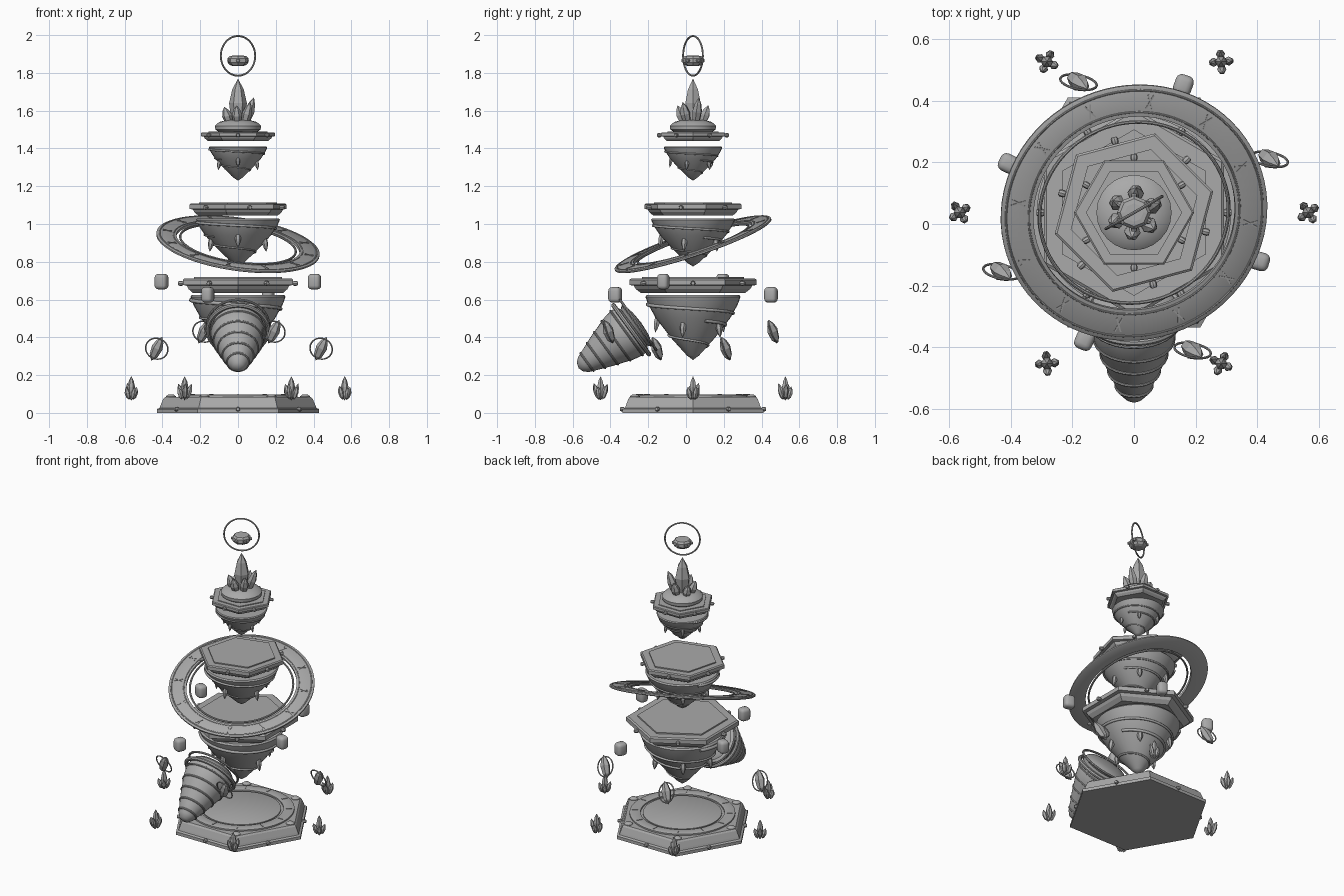
import bpy, bmesh, math, random
from math import pi, cos, sin, radians
from mathutils import Vector, Matrix

random.seed(4)
cube = bpy.data.objects.get("Cube")
if cube:
    bpy.data.objects.remove(cube, do_unlink=True)

stone = bpy.data.materials.new("plain grey stone")
stone.use_nodes = True
GREY = (0.4, 0.4, 0.4, 1)
stone.diffuse_color = GREY
stone.node_tree.nodes["Principled BSDF"].inputs["Base Color"].default_value = GREY

AXIS = Vector((0, 0.037, 0))
T = Matrix.Translation


def aim(loc, direction):
    """Matrix placing local z along a direction."""
    return T(loc) @ Vector(direction).to_track_quat('Z', 'Y').to_matrix().to_4x4()


def polar(r, deg, z):
    return AXIS + Vector((r * cos(radians(deg)), r * sin(radians(deg)), z))


def finish(name, bm, mat, smooth=True):
    bmesh.ops.recalc_face_normals(bm, faces=bm.faces)
    mesh = bpy.data.meshes.new(name)
    bm.to_mesh(mesh)
    bm.free()
    mesh.materials.append(stone)
    ob = bpy.data.objects.new(name, mesh)
    ob.matrix_world = mat
    bpy.context.collection.objects.link(ob)
    if smooth:
        bpy.ops.object.select_all(action='DESELECT')
        ob.select_set(True)
        bpy.context.view_layer.objects.active = ob
        bpy.ops.object.shade_smooth_by_angle(angle=radians(35))
    return ob


def lathe(name, profile, sides, mat, turn=0, smooth=True, closed=False):
    """Revolve (radius, height) points around local z."""
    bm = bmesh.new()
    rings = []
    for r, z in profile:
        if r == 0:
            rings.append([bm.verts.new((0, 0, z))] * sides)
        else:
            angles = [radians(turn) + 2 * pi * i / sides for i in range(sides)]
            rings.append([bm.verts.new((r * cos(a), r * sin(a), z)) for a in angles])
    pairs = list(zip(rings, rings[1:]))
    if closed:
        pairs.append((rings[-1], rings[0]))
    for low, high in pairs:
        for i in range(sides):
            j = (i + 1) % sides
            bm.faces.new(dict.fromkeys((low[i], low[j], high[j], high[i])))
    if not closed:
        for ring in (rings[0], rings[-1]):
            if len(set(ring)) > 2:
                bm.faces.new(ring)
    return finish(name, bm, mat, smooth)


def hoop(name, radius, thick, mat, sides=48):
    section = [(radius + thick * cos(a * pi / 4), thick * sin(a * pi / 4)) for a in range(8)]
    return lathe(name, section, sides, mat, closed=True)


def crystal(name, length, r, mat, sides=6):
    """Pointed prism centred on its own middle."""
    h = length / 2
    return lathe(name, [(0, -h), (r * .75, -h * .6), (r, h * .1), (r * .65, h * .6), (0, h)],
                 sides, mat, smooth=False)


def block(name, size, mat, bevel=0, segments=1):
    bm = bmesh.new()
    bmesh.ops.create_cube(bm, size=1)
    bmesh.ops.scale(bm, vec=size, verts=bm.verts)
    if bevel:
        bmesh.ops.bevel(bm, geom=bm.edges[:], offset=bevel, segments=segments,
                        profile=.5, affect='EDGES')
    return finish(name, bm, mat)


def radius_at(profile, z):
    for (r0, z0), (r1, z1) in zip(profile, profile[1:]):
        if z0 <= z <= z1:
            return r0 + (r1 - r0) * (z - z0) / (z1 - z0)
    return profile[-1][0]


def spiral(name, profile, z_top, z_low, turns, start, thick):
    """Tapering band wound around a cone."""
    curve = bpy.data.curves.new(name, 'CURVE')
    curve.dimensions = '3D'
    curve.bevel_depth = thick
    curve.bevel_resolution = 2
    curve.use_fill_caps = True
    line = curve.splines.new('POLY')
    count = 72
    line.points.add(count - 1)
    for i, p in enumerate(line.points):
        t = i / (count - 1)
        z = z_top + (z_low - z_top) * t
        p.co = (*polar(radius_at(profile, z) + thick * .3, start + 360 * turns * t, z), 1)
        p.radius = 1 - .5 * t
    curve.materials.append(stone)
    bpy.context.collection.objects.link(bpy.data.objects.new(name, curve))


def studs(name, r, z, turn, size):
    for k in range(6):
        loc = polar(r, turn + 60 * k, z)
        out = loc - AXIS - Vector((0, 0, z))
        lathe(name, [(size * .7, -size), (size, -size * .5), (size, size * .5), (size * .7, size)],
              8, aim(loc, out))


# Ground pedestal with round inlays
lathe("pedestal", [(.43, 0), (.43, .02), (.415, .026), (.41, .04), (.395, .075), (.385, .085),
                   (.345, .085)], 6, T(AXIS), smooth=False)
lathe("pedestal_ring", [(.25, .08), (.315, .08), (.315, .094), (.308, .097), (.258, .097), (.25, .094)],
      64, T(AXIS), closed=True)
lathe("pedestal_disc", [(.235, .08), (.235, .092), (.228, .095)], 64, T(AXIS))
studs("pedestal_stud", .375, .02, 30, .012)
for k in range(6):
    lathe("corner_boss", [(.026, 0), (.026, .008), (.016, .016), (0, .018)], 12,
          T(polar(.355, 60 * k, .08)))
for k in range(12):
    block("pedestal_mark", (.035, .006, .004), T(polar(.283, 30 * k, .098)) @
          Matrix.Rotation(radians(30 * k), 4, 'Z'))


# Floating islands: hexagonal deck, cone, winding bands, hanging shards
def island(label, r, turn, top, thick, cone, shard, stud):
    b = top - thick
    lathe(label + "_deck", [(r * .82, b), (r * .9, b + thick * .25), (r * .93, b + thick * .45),
                            (r, b + thick * .5), (r, b + thick * .82), (r * .97, b + thick * .9),
                            (r * .8, b + thick * .9), (r * .8, top), (r * .77, top)],
          6, T(AXIS), turn, smooth=False)
    studs(label + "_stud", r * cos(pi / 6) + stud * .9, b + thick * .6, turn + 30, stud)
    lathe(label + "_cone", cone, 32, T(AXIS))
    low, high = cone[0][1], cone[-1][1]
    span = high - low
    spiral(label + "_upper_band", cone, high - span * .06, low + span * .62, 1.2, 150, span * .032)
    spiral(label + "_lower_band", cone, low + span * .6, low + span * .15, 1.4, 20, span * .026)
    for k in range(5):
        z = low + span * (.5 + .08 * (k % 2))
        rad = radius_at(cone, z) + shard * .1
        loc = polar(rad, 72 * k + 54, z)
        out = (loc - AXIS) * Vector((1, 1, 0)) / rad
        crystal(label + "_shard", shard, shard * .16, aim(loc, out * .15 + Vector((0, 0, -1))))


def cone_profile(r, low, high):
    shape = [(0, 0), (.13, .07), (.45, .33), (.78, .64), (.94, .85), (1, .97), (.97, 1)]
    return [(r * x, low + (high - low) * t) for x, t in shape]


island("lower", .337, 30, .72, .085, cone_profile(.252, .28, .625), .11, .013)
island("middle", .266, 15, 1.115, .07, cone_profile(.222, .775, 1.03), .1, .012)
island("upper", .195, 0, 1.49, .05, cone_profile(.155, 1.23, 1.41), .07, .011)

# Crystal crown on its mound
lathe("mound", [(.09, 1.48), (.12, 1.5), (.122, 1.52), (.1, 1.54), (.06, 1.55), (0, 1.552)],
      24, T(AXIS))
crystal("crown_spire", .29, .047, T(AXIS + Vector((0, 0, 1.625))))
for deg, height in ((20, .17), (85, .12), (150, .1), (205, .11), (265, .12), (320, .14)):
    loc = polar(.062, deg, 1.53 + height * .35)
    out = polar(.35, deg, 1) - AXIS
    crystal("crown_shard", height, .027, aim(loc, out))

# Halo and the gem floating in it
hoop("halo", .105, .005, aim(AXIS + Vector((0, 0, 1.89)), (-.5, .87, 0)))
lathe("halo_gem", [(.03, -.028), (.045, -.022), (.055, -.01), (.055, .012), (.045, .024), (.03, .026)],
      8, T(AXIS + Vector((0, 0, 1.865))), smooth=False)
studs("halo_gem_bead", .052, 1.865, 30, .01)

# Great tilted ring with plain marks
tilt = aim(AXIS + Vector((0, 0, .893)), (.144, -.331, 1))
lathe("great_ring", [(.33, -.008), (.43, -.008), (.436, -.004), (.436, .004), (.43, .008), (.33, .008)],
      72, tilt, closed=True)
hoop("great_ring_inner", .309, .006, tilt, 72)
for r in (.345, .42):
    hoop("great_ring_trim", r, .004, tilt @ T((0, 0, .007)), 72)
for k in range(12):
    for lean in (-.4, .4):
        spot = Matrix.Rotation(radians(30 * k), 4, 'Z') @ T((.382, 0, .008))
        block("ring_mark", (.05, .005, .005), tilt @ spot @ Matrix.Rotation(lean, 4, 'Z'))

# Tilted horn in front, with bands, cap and hoops
horn = aim((0, -.29, .44), (0, -.81, -.59))
lathe("horn", [(.09, -.03), (.14, -.01), (.145, .03), (.133, .09), (.118, .13), (.098, .19),
               (.072, .255), (.05, .31), (.03, .335), (0, .345)], 32, horn)
for s, r in ((.03, .145), (.1, .129), (.165, .106), (.23, .082), (.29, .058)):
    hoop("horn_band", r, .006, horn @ T((0, 0, s)), 32)
lathe("horn_cap", [(0, -.065), (.07, -.06), (.12, -.048), (.135, -.035), (.12, -.02), (0, -.015)],
      32, horn)
hoop("horn_hoop", .16, .012, horn @ T((0, 0, .0)))
hoop("horn_thin_hoop", .163, .007, horn @ T((0, 0, -.045)))

# Rounded drifting rocks
for x, y, z in ((.16, .45, .625), (-.405, .195, .695), (.405, -.12, .695), (-.16, -.375, .625)):
    block("drifting_rock", (.068, .06, .082), T((x, y, z)) @
          Matrix.Rotation(math.atan2(y, x), 4, 'Z'), .02, 3)

# Crystals circled by a hoop
for x, y, z in ((-.18, .46, .43), (.44, .21, .34), (-.43, -.155, .34), (.19, -.41, .43)):
    crystal("circled_crystal", .145, .03, aim((x, y, z), (.065, -.05, .14)))
    hoop("crystal_hoop", .06, .004, aim((x, y, z), (.2, 1, .42)), 32)

# Crystal clusters hovering around the pedestal
for k in range(6):
    centre = polar(.565, 60 * k, .13)
    crystal("cluster_spire", .13, .02, T(centre))
    for j in range(4):
        a = radians(90 * j + 35 + 60 * k)
        side = Vector((cos(a), sin(a), 0))
        size = random.uniform(.065, .095)
        crystal("cluster_shard", size, .015,
                aim(centre + side * .024 + Vector((0, 0, size * .5 - .062)), side * .3 + Vector((0, 0, 1))))
